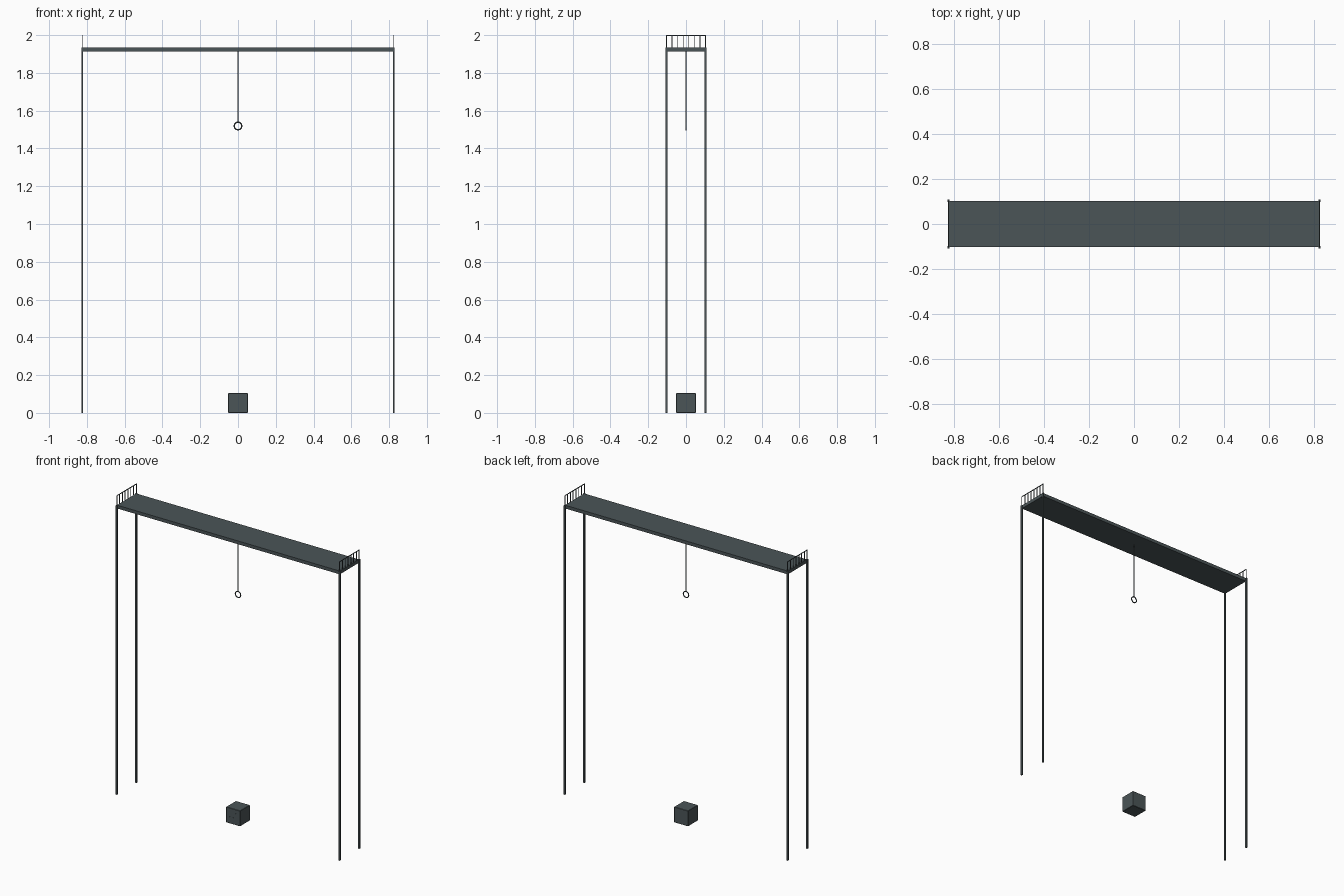
import bpy
from math import pi

cube = bpy.data.objects.get("Cube")
if cube:
    bpy.data.objects.remove(cube, do_unlink=True)

slate = bpy.data.materials.new("dark_slate_metal")
slate.use_nodes = True
COLOUR = (0.07, 0.09, 0.096, 1)
slate.diffuse_color = COLOUR
slate.node_tree.nodes["Principled BSDF"].inputs["Base Color"].default_value = COLOUR


def finish(name):
    obj = bpy.context.object
    obj.name = name
    obj.data.materials.append(slate)
    return obj


def box(name, centre, size):
    bpy.ops.mesh.primitive_cube_add(size=1, location=centre)
    obj = bpy.context.object
    obj.scale = size
    bpy.ops.object.transform_apply(location=False, rotation=False, scale=True)
    return finish(name)


HALF_X, HALF_Y = 0.825, 0.103
DECK_BASE, DECK_TOP, RAIL_TOP = 1.913, 1.935, 2.0
BAR = 0.004

# Deck
box("deck", (0, 0, (DECK_BASE + DECK_TOP) / 2),
    (2 * HALF_X, 0.204, DECK_TOP - DECK_BASE))

# Corner posts and end railings
for side, sx in (("left", 1), ("right", -1)):
    x = sx * HALF_X
    for end, sy in (("front", -1), ("back", 1)):
        box(f"{end}_{side}_post", (x, sy * HALF_Y, DECK_TOP / 2),
            (0.009, 0.011, DECK_TOP))
    for i in range(8):
        y = HALF_Y * (2 * i / 7 - 1)
        box(f"{side}_railing_bar_{i + 1}", (x, y, (DECK_TOP + RAIL_TOP) / 2),
            (BAR, BAR, RAIL_TOP - DECK_TOP))
    box(f"{side}_railing_top", (x, 0, RAIL_TOP - BAR / 2),
        (BAR, 2 * HALF_Y + BAR, BAR))

# Hanging rope and ring
ROPE_END = 1.54
bpy.ops.mesh.primitive_cylinder_add(
    vertices=12, radius=0.003, depth=DECK_BASE - ROPE_END,
    location=(0, 0, (DECK_BASE + ROPE_END) / 2))
finish("rope")
bpy.ops.object.shade_smooth_by_angle()
bpy.ops.mesh.primitive_torus_add(
    major_radius=0.02, minor_radius=0.0035, major_segments=32,
    minor_segments=10, location=(0, 0, 1.519), rotation=(pi / 2, 0, 0))
finish("ring")
bpy.ops.object.shade_smooth_by_angle()

# Crate with slightly softened edges
SIDE = 0.104
crate = box("crate", (0, 0, SIDE / 2), (SIDE, SIDE, SIDE))
bevel = crate.modifiers.new("edge_bevel", "BEVEL")
bevel.width = 0.002
bevel.segments = 1

# Small raised plates on the crate front
for col in (-1, 0, 1):
    for row in (-1, 1):
        box(f"crate_plate_{col + 2}_{'upper' if row > 0 else 'lower'}",
            (col * 0.026, -SIDE / 2, SIDE / 2 + row * 0.016),
            (0.016, 0.002, 0.018))
